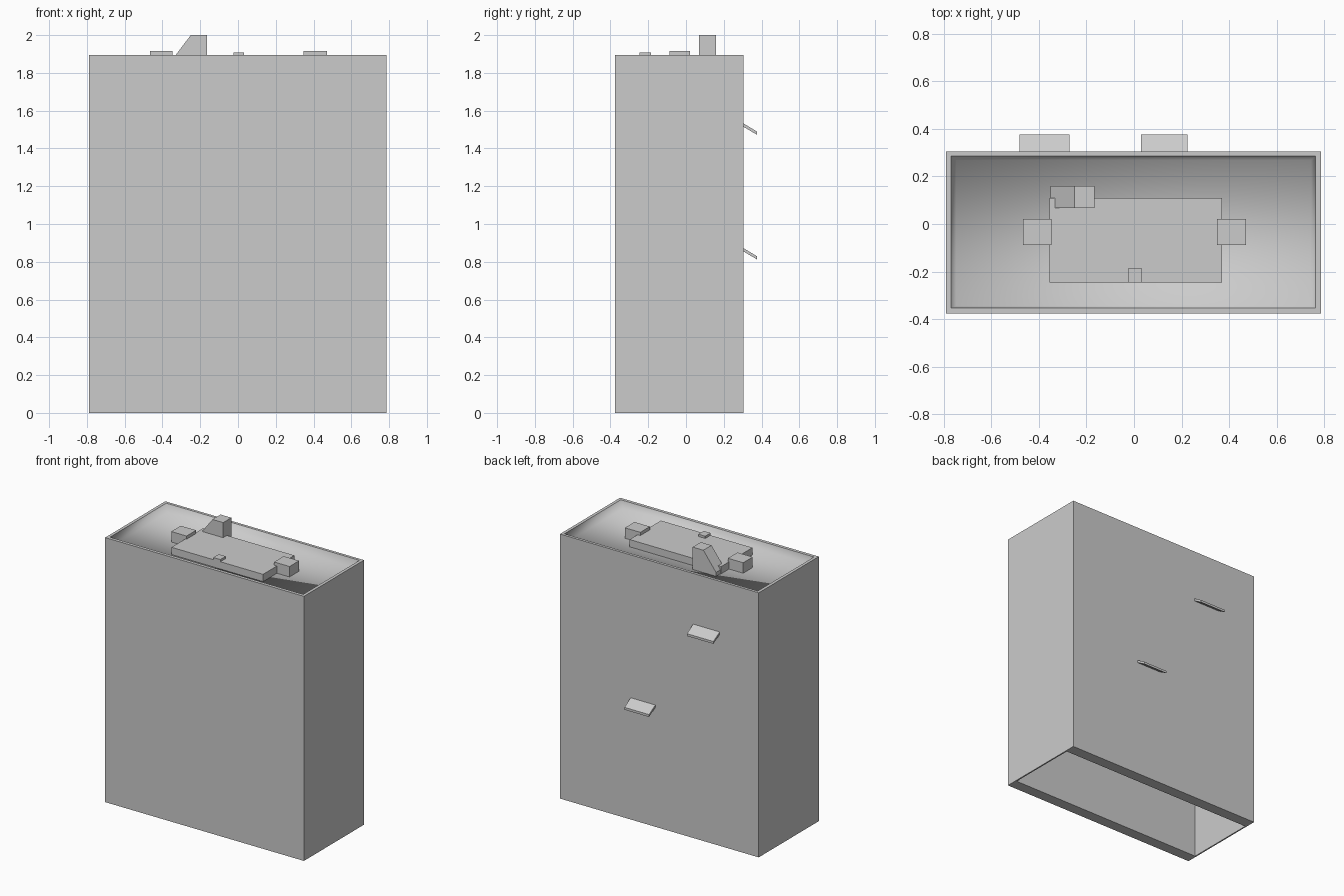
import bpy, bmesh

if "Cube" in bpy.data.objects:
    bpy.data.objects.remove(bpy.data.objects["Cube"])


def finish(name, bm, smooth=()):
    bmesh.ops.recalc_face_normals(bm, faces=bm.faces)
    for f in smooth:
        f.smooth = True
    me = bpy.data.meshes.new(name)
    bm.to_mesh(me)
    bm.free()
    ob = bpy.data.objects.new(name, me)
    bpy.context.collection.objects.link(ob)
    return ob


def box(name, x0, x1, y0, y1, z0, z1):
    bm = bmesh.new()
    bmesh.ops.create_cube(bm, size=1)
    for v in bm.verts:
        v.co = (x1 if v.co.x > 0 else x0, y1 if v.co.y > 0 else y0,
                z1 if v.co.z > 0 else z0)
    return finish(name, bm)


def prism(name, a, b, to_point):
    """Extrude a profile from a to b; to_point turns (t, profile point) into xyz."""
    profile, conv = to_point
    bm = bmesh.new()
    r0 = [bm.verts.new(conv(a, p)) for p in profile]
    r1 = [bm.verts.new(conv(b, p)) for p in profile]
    n = len(profile)
    bm.faces.new(r0)
    bm.faces.new(r1)
    for i in range(n):
        bm.faces.new((r0[i], r0[(i + 1) % n], r1[(i + 1) % n], r1[i]))
    return finish(name, bm)


# Tower shell: cavity open below, outer walls, parapet and sunken roof
levels = [  # x0, x1, y0, y1, z
    (-0.78, 0.775, -0.295, 0.225, 1.80),
    (-0.78, 0.775, -0.295, 0.225, 0.00),
    (-0.79, 0.785, -0.375, 0.305, 0.00),
    (-0.79, 0.785, -0.375, 0.305, 1.895),
    (-0.768, 0.763, -0.352, 0.285, 1.895),
    (-0.747, 0.743, -0.345, 0.268, 1.84),
]
bm = bmesh.new()
rings = [[bm.verts.new((x, y, z)) for x, y in ((x0, y0), (x1, y0), (x1, y1), (x0, y1))]
         for x0, x1, y0, y1, z in levels]
smooth = []
for k, (lo, hi) in enumerate(zip(rings, rings[1:])):
    for i in range(4):
        j = (i + 1) % 4
        f = bm.faces.new((lo[i], lo[j], hi[j], hi[i]))
        if k == 4:
            smooth.append(f)
bm.faces.new(rings[0])
smooth.append(bm.faces.new(rings[-1]))
finish("tower_shell", bm, smooth)

# Raised roof deck and the small units on it
box("roof_deck", -0.355, 0.37, -0.245, 0.11, 1.84, 1.892)
box("roof_unit_left", -0.467, -0.346, -0.088, 0.02, 1.84, 1.915)
box("roof_unit_right", 0.348, 0.47, -0.088, 0.02, 1.84, 1.915)
box("roof_vent", -0.023, 0.032, -0.246, -0.185, 1.84, 1.908)

# Stair head with a sloping side
stair = [(-0.35, 1.84), (-0.35, 1.868), (-0.25, 2.0), (-0.165, 2.0), (-0.165, 1.84)]
prism("stair_head", 0.068, 0.16, (stair, lambda t, p: (p[0], t, p[1])))

# Sloping awnings on the back wall
for name, x0, x1, z in (("upper_awning", -0.48, -0.27, 1.535),
                        ("lower_awning", 0.03, 0.225, 0.875)):
    slab = [(0.30, z), (0.375, z - 0.045), (0.375, z - 0.062), (0.30, z - 0.018)]
    prism(name, x0, x1, (slab, lambda t, p: (t, p[0], p[1])))
